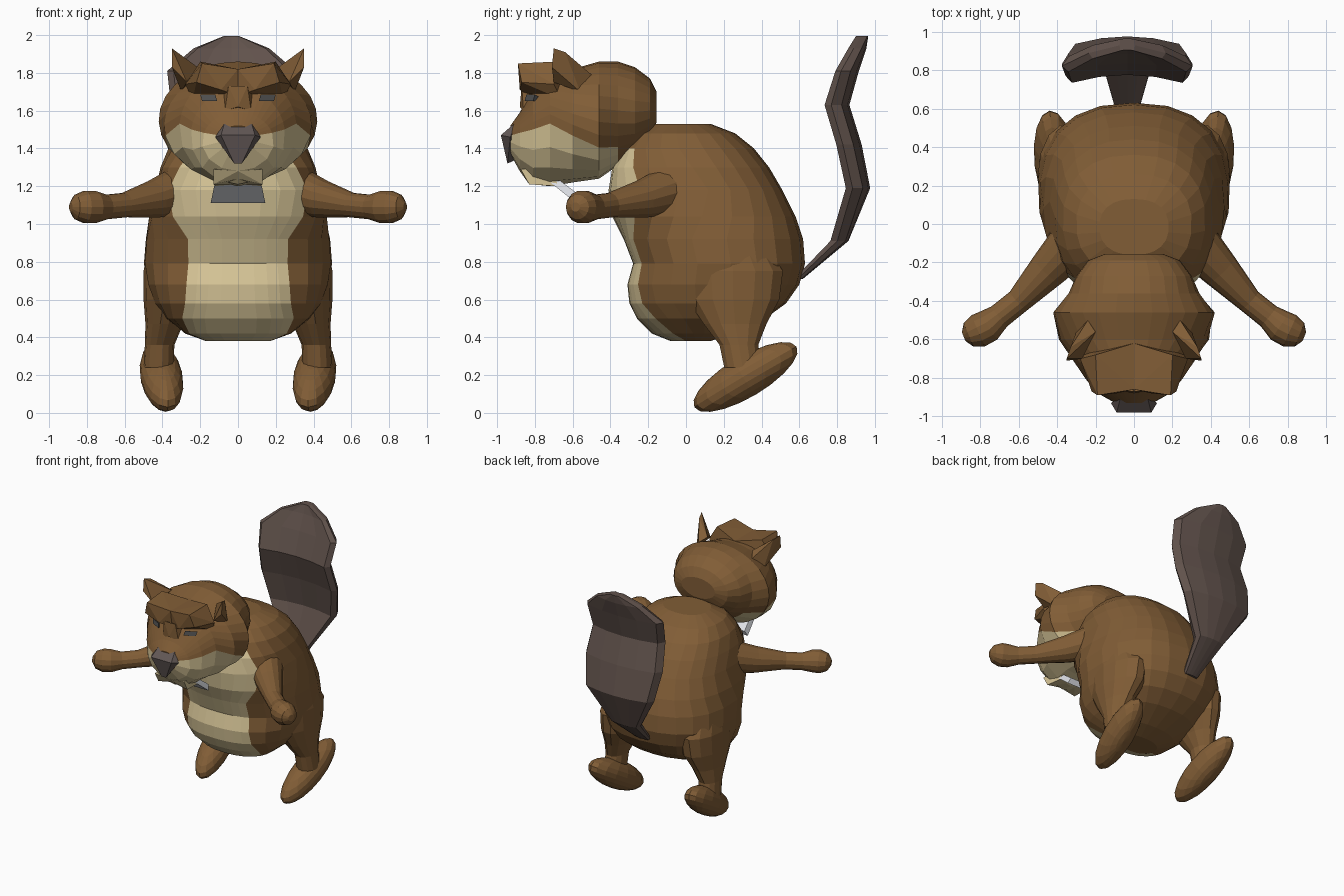
import bpy, bmesh
from math import sin, cos, pi, radians, copysign
from mathutils import Vector, Matrix

old = bpy.data.objects.get("Cube")
if old:
    bpy.data.objects.remove(old)


def material(name, rgb):
    m = bpy.data.materials.new(name)
    m.use_nodes = True
    m.diffuse_color = (*rgb, 1)
    bsdf = m.node_tree.nodes["Principled BSDF"]
    bsdf.inputs["Base Color"].default_value = (*rgb, 1)
    bsdf.inputs["Roughness"].default_value = 0.8
    return m


BROWN = material("brown_fur", (0.22, 0.11, 0.037))
TAN = material("tan_fur", (0.68, 0.56, 0.31))
TAIL = material("tail_grey_brown", (0.12, 0.085, 0.072))
NOSE = material("nose_grey", (0.12, 0.095, 0.09))
WHITE = material("tooth_white", (0.85, 0.87, 0.92))
EYE = material("eye_grey", (0.09, 0.09, 0.09))


def finish(name, bm, mats, mirror=False):
    bmesh.ops.recalc_face_normals(bm, faces=bm.faces)
    mesh = bpy.data.meshes.new(name)
    bm.to_mesh(mesh)
    bm.free()
    for m in mats:
        mesh.materials.append(m)
    ob = bpy.data.objects.new(name, mesh)
    bpy.context.collection.objects.link(ob)
    if mirror:
        ob.modifiers.new("Mirror", "MIRROR").use_mirror_merge = False


def skin(bm, rings):
    """Join closed rings of points with quads and cap the ends; returns rows of faces."""
    loops = [[bm.verts.new(p) for p in r] for r in rings]
    n = len(loops[0])
    rows = [[bm.faces.new((a[i], a[(i + 1) % n], b[(i + 1) % n], b[i])) for i in range(n)]
            for a, b in zip(loops, loops[1:])]
    bm.faces.new(loops[0])
    bm.faces.new(loops[-1])
    return rows


def loft(name, rings, place, patch_rows, exponent, m=8, k=18):
    """Rings are (position, low, high, half width, patch angle); the patch is tan."""
    def power(v):
        return copysign(abs(v) ** exponent, v)
    bm = bmesh.new()
    loops = []
    for pos, lo, hi, w, deg in rings:
        p = radians(deg)
        angles = [-p + 2 * p * i / m for i in range(m)]
        angles += [p + 2 * (pi - p) * j / k for j in range(k)]
        mid, h = (lo + hi) / 2, (hi - lo) / 2
        loops.append([place(w * power(sin(a)), mid - h * power(cos(a)), pos) for a in angles])
    for r, row in enumerate(skin(bm, loops)):
        if r in patch_rows:
            for f in row[:m]:
                f.material_index = 1
    finish(name, bm, [BROWN, TAN])


def tube(name, path, mat, sides=14):
    """Mirrored round limb through (point, radius) pairs."""
    bm = bmesh.new()
    pts = [Vector(p) for p, r in path]
    rings = []
    for i, (p, r) in enumerate(path):
        d = pts[min(i + 1, len(pts) - 1)] - pts[max(i - 1, 0)]
        q = d.to_track_quat("Z", "Y")
        rings.append([pts[i] + q @ Vector((r * cos(a), r * sin(a), 0))
                      for a in (2 * pi * j / sides for j in range(sides))])
    skin(bm, rings)
    finish(name, bm, [mat], True)


def hull(name, points, mat, mirror=True):
    bm = bmesh.new()
    for p in points:
        bm.verts.new(p)
    res = bmesh.ops.convex_hull(bm, input=bm.verts)
    junk = [g for g in res["geom_interior"] if isinstance(g, bmesh.types.BMVert)]
    bmesh.ops.delete(bm, geom=junk, context="VERTS")
    finish(name, bm, [mat], mirror)


# Body with tan belly: height, front, back, half width, belly angle
loft("body", [
    (0.38, -0.08, 0.13, 0.17, 80),
    (0.42, -0.18, 0.25, 0.28, 65),
    (0.50, -0.26, 0.42, 0.38, 48),
    (0.58, -0.30, 0.53, 0.44, 36),
    (0.68, -0.31, 0.60, 0.48, 31),
    (0.79, -0.28, 0.63, 0.50, 28),
    (0.92, -0.33, 0.62, 0.49, 29),
    (1.04, -0.39, 0.58, 0.47, 44),
    (1.18, -0.41, 0.51, 0.44, 54),
    (1.30, -0.39, 0.44, 0.41, 46),
    (1.40, -0.33, 0.36, 0.37, 36),
    (1.48, -0.26, 0.26, 0.30, 32),
    (1.53, -0.16, 0.13, 0.18, 32),
], lambda x, u, p: (x, u, p), range(10), 0.85)

# Head with tan muzzle: depth, bottom, top, half width, muzzle angle
loft("head", [
    (-0.155, 1.54, 1.70, 0.15, 40),
    (-0.19, 1.45, 1.77, 0.24, 40),
    (-0.27, 1.38, 1.83, 0.30, 40),
    (-0.36, 1.31, 1.86, 0.34, 50),
    (-0.46, 1.24, 1.86, 0.42, 62),
    (-0.60, 1.22, 1.82, 0.39, 80),
    (-0.72, 1.20, 1.81, 0.31, 95),
    (-0.81, 1.21, 1.72, 0.25, 98),
    (-0.88, 1.28, 1.59, 0.19, 108),
    (-0.93, 1.37, 1.52, 0.10, 108),
], lambda x, u, p: (x, p, u), range(3, 9), 1.0)

# Face details
hull("nose", [(0.07, -0.90, 1.54), (-0.07, -0.90, 1.54), (0.12, -0.93, 1.46),
              (-0.12, -0.93, 1.46), (0.09, -0.98, 1.47), (-0.09, -0.98, 1.47),
              (0.02, -0.945, 1.32), (-0.02, -0.945, 1.32), (0, -0.86, 1.36)], NOSE, False)
hull("brow", [(0, -0.84, 1.68), (0, -0.86, 1.82), (0.19, -0.89, 1.85),
              (0.22, -0.87, 1.75), (0.09, -0.88, 1.71), (0.28, -0.70, 1.74),
              (0.20, -0.68, 1.86), (0, -0.62, 1.82), (0, -0.66, 1.66),
              (0.24, -0.66, 1.66)], BROWN)
hull("nose_bridge", [(0, -0.88, 1.62), (0.07, -0.86, 1.60), (0.05, -0.87, 1.73),
                     (0, -0.87, 1.73), (0.09, -0.78, 1.70), (0, -0.78, 1.60)], BROWN)
hull("eye", [(0.11, -0.855, 1.65), (0.12, -0.845, 1.685), (0.20, -0.80, 1.685),
             (0.19, -0.81, 1.65), (0.15, -0.74, 1.65)], EYE)
hull("ear", [(0.20, -0.56, 1.82), (0.24, -0.50, 1.79), (0.30, -0.56, 1.70),
             (0.27, -0.70, 1.75), (0.35, -0.70, 1.93), (0.33, -0.64, 1.91),
             (0.35, -0.71, 1.83)], BROWN)
hull("lower_lip", [(0, -0.84, 1.24), (0.13, -0.83, 1.21), (0.13, -0.875, 1.29),
                   (0, -0.88, 1.28), (0.12, -0.68, 1.20), (0, -0.68, 1.21),
                   (0.12, -0.70, 1.3)], TAN)
hull("tooth", [(0.12, -0.73, 1.23), (-0.12, -0.73, 1.23), (0.11, -0.68, 1.24),
               (-0.11, -0.68, 1.24), (0.145, -0.58, 1.11), (-0.145, -0.58, 1.11),
               (0.13, -0.56, 1.15), (-0.13, -0.56, 1.15)], WHITE, False)

# Arms with rounded fists
tube("arm", [((0.30, -0.08, 1.18), 0.13), ((0.45, -0.24, 1.13), 0.10),
             ((0.60, -0.40, 1.10), 0.066), ((0.70, -0.48, 1.09), 0.066),
             ((0.76, -0.53, 1.09), 0.086), ((0.81, -0.555, 1.09), 0.088),
             ((0.86, -0.575, 1.09), 0.066), ((0.885, -0.585, 1.09), 0.025)], BROWN)

# Legs: oval sections flaring into the haunch (x, y, z, half width, half depth)
bm = bmesh.new()
legs = [(0.33, 0.22, 0.92, 0.14, 0.20), (0.35, 0.25, 0.75, 0.15, 0.27),
        (0.36, 0.25, 0.60, 0.14, 0.25), (0.39, 0.26, 0.47, 0.10, 0.17),
        (0.415, 0.28, 0.36, 0.078, 0.105), (0.42, 0.30, 0.24, 0.08, 0.10)]
skin(bm, [[(x + w * cos(a), y + d * sin(a), z) for a in (pi * j / 7 for j in range(14))]
          for x, y, z, w, d in legs])
finish("leg", bm, [BROWN], True)

# Feet: stretched spheres pointing down and forward
bm = bmesh.new()
heel, toe = Vector((0.435, 0.56, 0.335)), Vector((0.375, 0.07, 0.045))
turn = (toe - heel).to_track_quat("Y", "Z").to_matrix().to_4x4()
size = Matrix.Diagonal((0.112, (toe - heel).length / 2 + 0.03, 0.108, 1))
bmesh.ops.create_uvsphere(bm, u_segments=16, v_segments=10, radius=1,
                          matrix=Matrix.Translation((heel + toe) / 2) @ turn @ size)
finish("foot", bm, [BROWN], True)

# Paddle tail: depth, height, half width, half thickness; edges curl forward
bm = bmesh.new()
rows = [(0.60, 0.71, 0.06, 0.02), (0.82, 0.91, 0.12, 0.04), (0.93, 1.19, 0.30, 0.045),
        (0.885, 1.42, 0.34, 0.045), (0.82, 1.63, 0.32, 0.045), (0.875, 1.81, 0.34, 0.04),
        (0.92, 1.93, 0.20, 0.035), (0.935, 1.995, 0.04, 0.03)]
outline = [(t, 1) for t in (-0.9, -0.45, 0, 0.45, 0.9)]
outline += [(1, 0)] + [(-t, -1) for t, s in outline] + [(-1, 0)]
skin(bm, [[(-0.035 + w * t, y + h * s - 0.16 * w * t * t, z) for t, s in outline]
          for y, z, w, h in rows])
finish("tail", bm, [TAIL])
